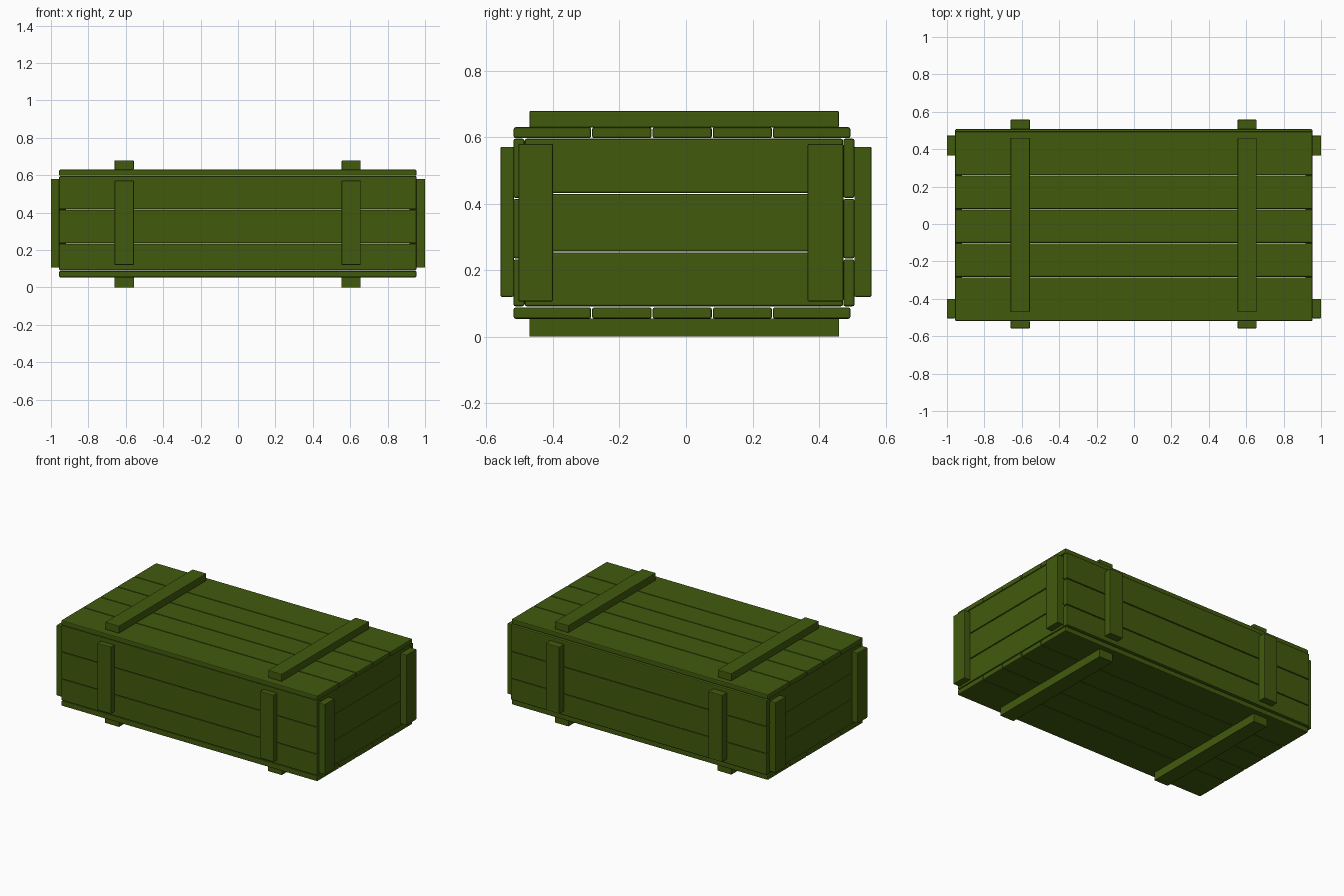
import bpy, bmesh

if "Cube" in bpy.data.objects:
    bpy.data.objects.remove(bpy.data.objects["Cube"])

green = bpy.data.materials.new("army green paint")
green.diffuse_color = (0.053, 0.102, 0.004, 1)
green.use_nodes = True
green.node_tree.nodes["Principled BSDF"].inputs["Base Color"].default_value = green.diffuse_color


def board(name, x, y, z, bevel=0.006):
    """Box spanning the given (min, max) ranges, with softened edges."""
    bm = bmesh.new()
    bmesh.ops.create_cube(bm, size=1)
    for v in bm.verts:
        for i, r in enumerate((x, y, z)):
            v.co[i] = r[0] if v.co[i] < 0 else r[1]
    if bevel:
        bmesh.ops.bevel(bm, geom=bm.edges[:], offset=bevel, segments=2,
                        profile=0.5, affect='EDGES')
    mesh = bpy.data.meshes.new(name)
    bm.to_mesh(mesh)
    bm.free()
    mesh.materials.append(green)
    ob = bpy.data.objects.new(name, mesh)
    bpy.context.collection.objects.link(ob)
    return ob


def spans(cuts, gap=0.003):
    """Neighbouring ranges between cut positions, with a thin gap."""
    return [(a + gap / 2, b - gap / 2) for a, b in zip(cuts, cuts[1:])]


LENGTH = (-0.956, 0.954)
BATTENS = ((-0.66, -0.557), (0.554, 0.656))

# Lid and floor planks
for span in spans((-0.52, -0.284, -0.102, 0.079, 0.26, 0.496)):
    board("lid_plank", LENGTH, span, (0.597, 0.63))
    board("floor_plank", LENGTH, span, (0.054, 0.088))

# Long side planks
for span in spans((0.09, 0.234, 0.416, 0.597)):
    board("front_plank", LENGTH, (-0.519, -0.486), span)
    board("back_plank", LENGTH, (0.473, 0.507), span)

# End planks, set between the long sides
for span in spans((0.09, 0.255, 0.431, 0.597)):
    board("left_end_plank", (-0.956, -0.92), (-0.485, 0.472), span)
    board("right_end_plank", (0.918, 0.954), (-0.485, 0.472), span)

# Battens on lid and sides, and runners below
for bx in BATTENS:
    board("lid_batten", bx, (-0.471, 0.46), (0.629, 0.679), 0.004)
    board("floor_runner", bx, (-0.471, 0.46), (0.0, 0.055), 0)
    board("front_batten", bx, (-0.558, -0.518), (0.12, 0.571), 0.004)
    board("back_batten", bx, (0.506, 0.558), (0.12, 0.571), 0.004)

# Corner battens on both ends
for by in ((-0.504, -0.4), (0.366, 0.473)):
    board("left_end_batten", (-1.0, -0.955), by, (0.106, 0.58), 0.004)
    board("right_end_batten", (0.953, 1.0), by, (0.106, 0.58), 0.004)
